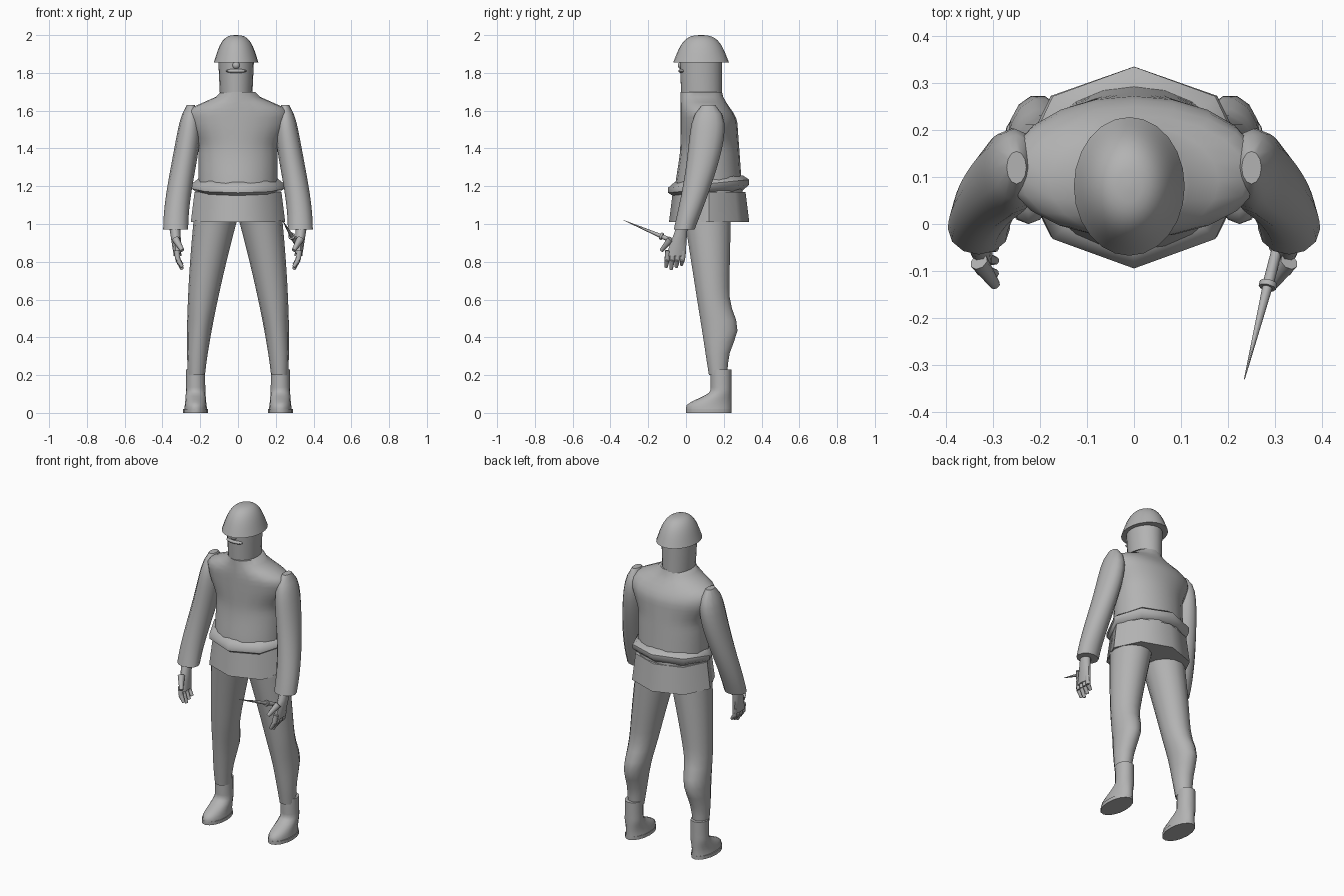
import bpy, bmesh, math
from mathutils import Vector, Matrix

cube = bpy.data.objects.get("Cube")
if cube:
    bpy.data.objects.remove(cube, do_unlink=True)

grey = bpy.data.materials.new("plain grey")
grey.use_nodes = True
tone = (0.45, 0.45, 0.45, 1)
grey.diffuse_color = tone
grey.node_tree.nodes["Principled BSDF"].inputs["Base Color"].default_value = tone


def ease(t):
    """Smooth step from zero to one."""
    t = max(0, min(1, t))
    return t * t * (3 - 2 * t)


def finish(bm, name):
    bmesh.ops.recalc_face_normals(bm, faces=bm.faces)
    mesh = bpy.data.meshes.new(name)
    bm.to_mesh(mesh)
    bm.free()
    mesh.materials.append(grey)
    obj = bpy.data.objects.new(name, mesh)
    bpy.context.collection.objects.link(obj)
    bpy.ops.object.select_all(action='DESELECT')
    obj.select_set(True)
    bpy.context.view_layer.objects.active = obj
    bpy.ops.object.shade_smooth_by_angle(angle=math.radians(50))


def loft(name, rule, steps, sides=16, side=1, tilt=0):
    """Stack of ellipses; rule(t) gives height, centre x, half width, front y, back y."""
    bm = bmesh.new()
    loops = []
    for step in range(steps + 1):
        height, centre, half_width, front, back = rule(step / steps)
        middle, half_depth = (front + back) / 2, (back - front) / 2
        loop = []
        for i in range(sides):
            angle = math.tau * i / sides
            x = side * (centre + half_width * math.cos(angle))
            dy = half_depth * math.sin(angle)
            loop.append(bm.verts.new((x, middle + dy, height + tilt * dy)))
        loops.append(loop)
    for low, high in zip(loops, loops[1:]):
        for i in range(sides):
            j = (i + 1) % sides
            bm.faces.new((low[i], low[j], high[j], high[i]))
    bm.faces.new(loops[0])
    bm.faces.new(loops[-1])
    finish(bm, name)


def rod(name, start, end, start_radius, end_radius):
    """Tapered rod between two points."""
    start, end = Vector(start), Vector(end)
    line = end - start
    turn = line.to_track_quat('Z', 'Y').to_matrix().to_4x4()
    bm = bmesh.new()
    bmesh.ops.create_cone(bm, cap_ends=True, segments=8, radius1=start_radius,
                          radius2=end_radius, depth=line.length,
                          matrix=Matrix.Translation((start + end) / 2) @ turn)
    finish(bm, name)


def blob(name, centre, size):
    bm = bmesh.new()
    bmesh.ops.create_uvsphere(bm, u_segments=16, v_segments=8, radius=1,
                              matrix=Matrix.Translation(centre) @ Matrix.Diagonal((*size, 1)))
    finish(bm, name)


def head(t):
    return 1.66 + .22 * t, -.01, .085 + .01 * t, -.024 - .01 * t, .19


def helmet(t):
    # Rounded dome whose lower edge flares into a brim
    angle = t * math.pi / 2
    radius = .1 * max(math.cos(angle), .01) ** .7 + .018 * (1 - t) ** 4
    depth = radius * 1.25
    return 1.855 + .145 * math.sin(angle), -.01, radius, .08 - depth, .08 + depth


def jacket(t):
    # Widens to the shoulders, then slopes in to the neck
    width = .21 + .06 * ease((t - .45) / .3) - .18 * ease((t - .8) / .2)
    front = -.06 + .03 * ease(2 * t)
    back = .3 - .04 * t - .07 * ease((t - .7) / .3)
    return 1.15 + .55 * t, 0, width, front, back


def skirt(t):
    flare = .02 * (1 - t)
    return 1.01 + .16 * t, 0, .23 + flare, -.07 - flare, .315 + flare


def belt(t):
    bulge = .04 * math.sin(math.pi * t)
    return 1.16 + .08 * t, 0, .21 + bulge, -.06 - bulge, .3 + bulge


def sleeve(t):
    # Hangs forward at the cuff and rounds off over the shoulder
    rounding = max(.1, 1 - t ** 8) ** .5
    middle = .13 * math.sin(t * math.pi / 2) - .01
    depth = (.055 + .055 * t) * rounding
    return .97 + .66 * t, .33 - .08 * ease(t), .066 * rounding, middle - depth, middle + depth


def trouser_leg(t):
    # Thigh tapers to the ankle, with a calf bulge behind
    calf = .05 * math.exp(-(8 * t - 2.4) ** 2)
    return .2 + .82 * t, .22 - .1 * t ** 1.5, .045 + .07 * t, .12 - .13 * t, .22 + .02 * t + calf


def boot(t):
    # Long toe below, upright shaft above
    return .01 + .22 * t, .224, .05 + .012 * (1 - t) ** 3, .13 * ease((t - .1) / .4), .24


def sole(t):
    return .02 * t, .225, .065, 0, .24


def palm(t):
    return .83 + .16 * t, .32 + .015 * t, .02 + .01 * t, -.11 + .06 * t, .01 * t


# Head and helmet
loft("head", head, 3, 20)
blob("mask_lip", (-.01, -.02, 1.81), (.055, .02, .012))
blob("nose", (-.01, -.025, 1.84), (.02, .018, .02))
loft("helmet", helmet, 10, 24)

# Jacket, skirt and belt
loft("jacket_body", jacket, 20, 20)
loft("jacket_skirt", skirt, 1, 8)
loft("belt", belt, 3, 8, tilt=.1)

# Limbs, the same on both sides
for side, word in ((1, "left"), (-1, "right")):
    loft(word + "_sleeve", sleeve, 14, 12, side)
    loft(word + "_trouser_leg", trouser_leg, 14, 14, side)
    loft(word + "_boot", boot, 14, 16, side)
    loft(word + "_boot_sole", sole, 1, 16, side)
    loft(word + "_palm", palm, 3, 10, side)
    for finger in range(4):
        y = .027 * finger - .095
        knuckle = side * .325, y, .86
        joint = side * .318, y - .005, .81
        tip = side * .295, y - .01, .76 + .012 * abs(finger - 1)
        rod(f"{word}_finger_{finger}", knuckle, joint, .015, .014)
        rod(f"{word}_fingertip_{finger}", joint, tip, .014, .009)
    rod(word + "_thumb", (side * .33, -.08, .92), (side * .295, -.13, .86), .02, .011)

# Dagger held in the left hand
tip = Vector((.235, -.33, 1.02))
guard = Vector((.285, -.13, .935))
along = (guard - tip).normalized()
rod("dagger_blade", guard, tip, .011, .001)
rod("dagger_guard", guard - along * .006, guard + along * .006, .019, .019)
rod("dagger_grip", guard, guard + along * .1, .012, .011)
